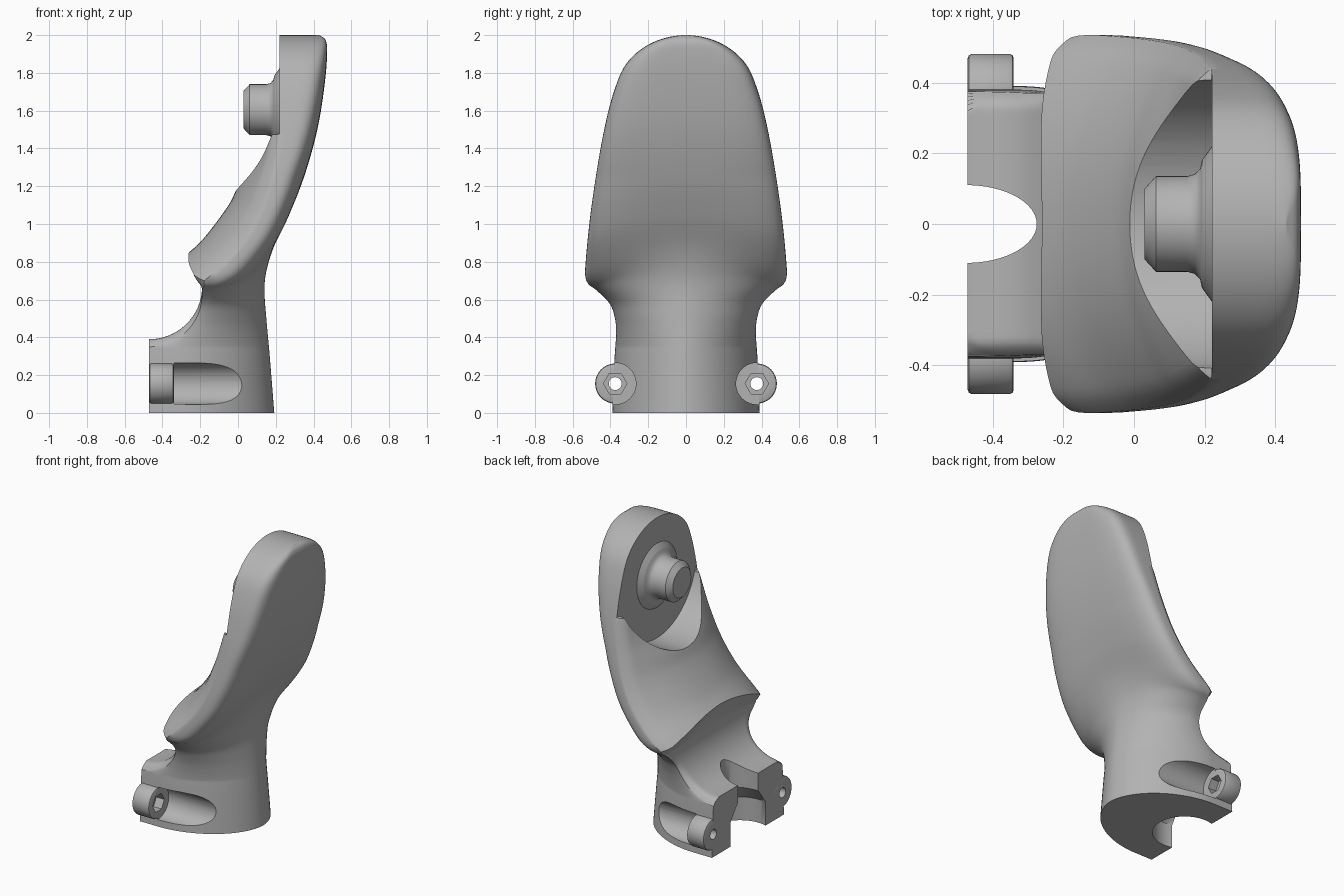
import bpy, bmesh, math
from mathutils import Matrix

if "Cube" in bpy.data.objects:
    bpy.data.objects.remove(bpy.data.objects["Cube"])

grey = bpy.data.materials.new("plain_grey")
grey.use_nodes = True
grey.diffuse_color = (0.45, 0.45, 0.45, 1)
grey.node_tree.nodes["Principled BSDF"].inputs["Base Color"].default_value = (0.45, 0.45, 0.45, 1)


def curve(keys, z):
    """Smooth interpolation through (z, value) keys."""
    if z <= keys[0][0]:
        return keys[0][1]
    if z >= keys[-1][0]:
        return keys[-1][1]
    i = max(k for k in range(len(keys) - 1) if keys[k][0] <= z)

    def slope(k):
        a, b = keys[max(k - 1, 0)], keys[min(k + 1, len(keys) - 1)]
        return (b[1] - a[1]) / (b[0] - a[0])
    (z0, v0), (z1, v1) = keys[i], keys[i + 1]
    h = z1 - z0
    u = (z - z0) / h
    return (v0 * (1 + 2 * u) * (1 - u) ** 2 + v1 * u * u * (3 - 2 * u)
            + h * slope(i) * u * (1 - u) ** 2 + h * slope(i + 1) * u * u * (u - 1))


# Height profiles: half width, outer face, palm centre, palm rim, side start, squareness, sag
WIDTH = [(0, .39), (.3, .378), (.42, .37), (.5, .376), (.58, .405), (.65, .475), (.68, .515), (.72, .533),
         (.8, .531), (1, .512), (1.2, .485), (1.5, .433), (1.7, .382), (1.85, .315), (1.95, .198), (2, 0)]
WIDTH_S = [(-math.sqrt(2 - z), w) for z, w in WIDTH]
OUTER = [(0, .192), (.3, .168), (.5, .15), (.65, .14), (.75, .15), (.88, .19), (1.05, .27),
         (1.25, .35), (1.5, .42), (1.75, .46), (1.93, .472), (1.98, .46), (2, .43)]
MID = [(.67, -.52), (.78, -.36), (.85, -.26), (.92, -.185), (1.1, -.05), (1.2, 0), (1.33, .07), (1.48, .14)]
RIM = [(.67, -.25), (.78, -.12), (.9, -.01), (1.05, .08), (1.25, .145), (1.48, .185)]
SIDE = [(.35, -.32), (.5, -.2), (.6, -.16), (.7, -.12), (.9, .05), (1.05, .13), (1.25, .2), (1.47, .25), (2, .28)]
POWER = [(0, 1.85), (.4, 1.8), (.65, 1.75), (.82, 2.1), (1, 2.8), (1.4, 4), (2, 5.5)]
SAG = [(.55, 0), (.67, .02), (.85, .15), (1, .1), (1.25, 0)]
LIP, TIP = .85, 1.475


def palm_x(z, t):
    mid, rim = curve(MID, z), curve(RIM, z)
    return mid + (rim - mid) * abs(t) ** 2.2


def under_x(z):
    z = min(.67, max(.39, z))
    return -.47 + math.sqrt(max(0, .28 ** 2 - (z - .67) ** 2))


def front_x(h, t):
    """Inner face: clamp arm, concave neck, overhanging lip, palm, flat seat."""
    z = h - curve(SAG, h) * t * t
    edge = max(0, (abs(t) - .88) / .12) ** 2
    if h <= .67:
        return under_x(z + .04 * edge)
    soften = .035 * edge * min(1, (h - .67) / (LIP - .67))
    if h < LIP:
        u = ((h - .67) / (LIP - .67)) ** 1.3
        start = under_x(.67 - .02 * t * t + .04 * edge)
        return start + (palm_x(LIP - curve(SAG, LIP) * t * t, t) - start) * u + soften
    return palm_x(z, t) + soften if h <= TIP else .2195


def finish(name, bm):
    bmesh.ops.recalc_face_normals(bm, faces=bm.faces)
    mesh = bpy.data.meshes.new(name)
    bm.to_mesh(mesh)
    bm.free()
    ob = bpy.data.objects.new(name, mesh)
    bpy.context.collection.objects.link(ob)
    mesh.materials.append(grey)
    return ob


def skin(name, rings):
    """Bridge closed rings of points and cap both ends."""
    bm = bmesh.new()
    loops = [[bm.verts.new(p) for p in ring] for ring in rings]
    n = len(loops[0])
    for a, b in zip(loops, loops[1:]):
        for i in range(n):
            j = (i + 1) % n
            bm.faces.new((a[i], a[j], b[j], b[i]))
    bm.faces.new(loops[0])
    bm.faces.new(loops[-1])
    return finish(name, bm)


def rod(name, x0, x1, y, z, r, sides=48):
    """Cylinder along x."""
    bm = bmesh.new()
    place = Matrix.Translation(((x0 + x1) / 2, y, z)) @ Matrix.Rotation(math.pi / 2, 4, 'Y')
    bmesh.ops.create_cone(bm, cap_ends=True, segments=sides, radius1=r, radius2=r,
                          depth=x1 - x0, matrix=place)
    return finish(name, bm)


def cut(ob, cutter, keep=False):
    mod = ob.modifiers.new("cut", 'BOOLEAN')
    mod.operation = 'DIFFERENCE'
    mod.solver = 'EXACT'
    mod.object = cutter
    bpy.context.view_layer.objects.active = ob
    bpy.ops.object.modifier_apply(modifier=mod.name)
    if not keep:
        bpy.data.objects.remove(cutter)


def smooth(ob, angle=35):
    bpy.ops.object.select_all(action='DESELECT')
    ob.select_set(True)
    bpy.context.view_layer.objects.active = ob
    bpy.ops.object.shade_smooth_by_angle(angle=math.radians(angle))


# Body: collar, neck and paddle lofted from slices that sag toward the lip corners
heights = [.34 * i / 6 for i in range(6)] + [.34 + .05 * i / 6 for i in range(6)]
heights += [.39 + .28 * (i / 18) ** 2 for i in range(18)]
heights += [.67 + (LIP - .67) * i / 8 for i in range(8)]
heights += [LIP + (TIP - LIP) * i / 30 for i in range(31)]
heights += [TIP + .004 + (1.9998 - TIP - .004) * math.sin(math.pi / 2 * i / 32) for i in range(33)]
rings = []
for h in heights:
    sag = curve(SAG, h)
    low = h - sag
    w = curve(WIDTH_S, -math.sqrt(2 - low))
    xo, p = curve(OUTER, h), curve(POWER, h)
    sx = max(curve(SIDE, low), front_x(h, 1) + .01)
    ring = []
    for i in range(37):
        t = math.sin(math.pi * (i / 36 - .5))
        ring.append((front_x(h, t), w * t, h - sag * t * t))
    for i in range(49):
        a = math.pi * (.5 - i / 48)
        t = math.copysign(abs(math.sin(a)) ** (2 / p), math.sin(a))
        ring.append((sx + (xo - sx) * max(0, math.cos(a)) ** (2 / p), w * t, h - sag * t * t))
    rings.append(ring)
body = skin("body", rings)

# Round seat behind the peg, and the opening between the clamp arms, wider below
cut(body, rod("seat_cutter", -.6, .22, 0, 1.6, .425, 96))
turn = [2 * math.pi * i / 64 for i in range(64)]
levels = [(-.1, -.41, .2), (.16, -.41, .2), (.27, -.475, .11), (.6, -.475, .11)]
cut(body, skin("opening_cutter", [[(x + .2 * math.cos(a), ry * math.sin(a), z) for a in turn]
                                  for z, x, ry in levels]))

# Clamp bosses with bolt holes, hex recesses and tool grooves
for side, label in ((1, "left"), (-1, "right")):
    y, z = side * .375, .155
    cut(body, rod("groove_cutter", -.34, .3, y, z, .11))
    boss = rod("clamp_boss_" + label, -.47, -.34, y, z, .106)
    bevel = boss.modifiers.new("edge", 'BEVEL')
    bevel.width, bevel.segments = .012, 2
    bevel.limit_method = 'ANGLE'
    bpy.context.view_layer.objects.active = boss
    bpy.ops.object.modifier_apply(modifier=bevel.name)
    hole = rod("hole_cutter", -.6, -.2, y, z, .034, 24)
    nut = rod("hex_cutter", -.4, -.2, y, z, .062, 6)
    for ob in (body, boss):
        cut(ob, hole, True)
        cut(ob, nut, True)
    for ob in (hole, nut):
        bpy.data.objects.remove(ob)
    smooth(boss)
smooth(body)

# Peg with a flared foot, turned around the x axis
profile = [(.03, .001), (.03, .1), (.062, .135), (.15, .135), (.172, .141), (.187, .157),
           (.192, .18), (.195, .185), (.222, .222), (.26, .222), (.26, .001)]
peg = skin("peg", [[(x, r * math.cos(a), 1.605 + r * math.sin(a)) for a in turn] for x, r in profile])
smooth(peg)
